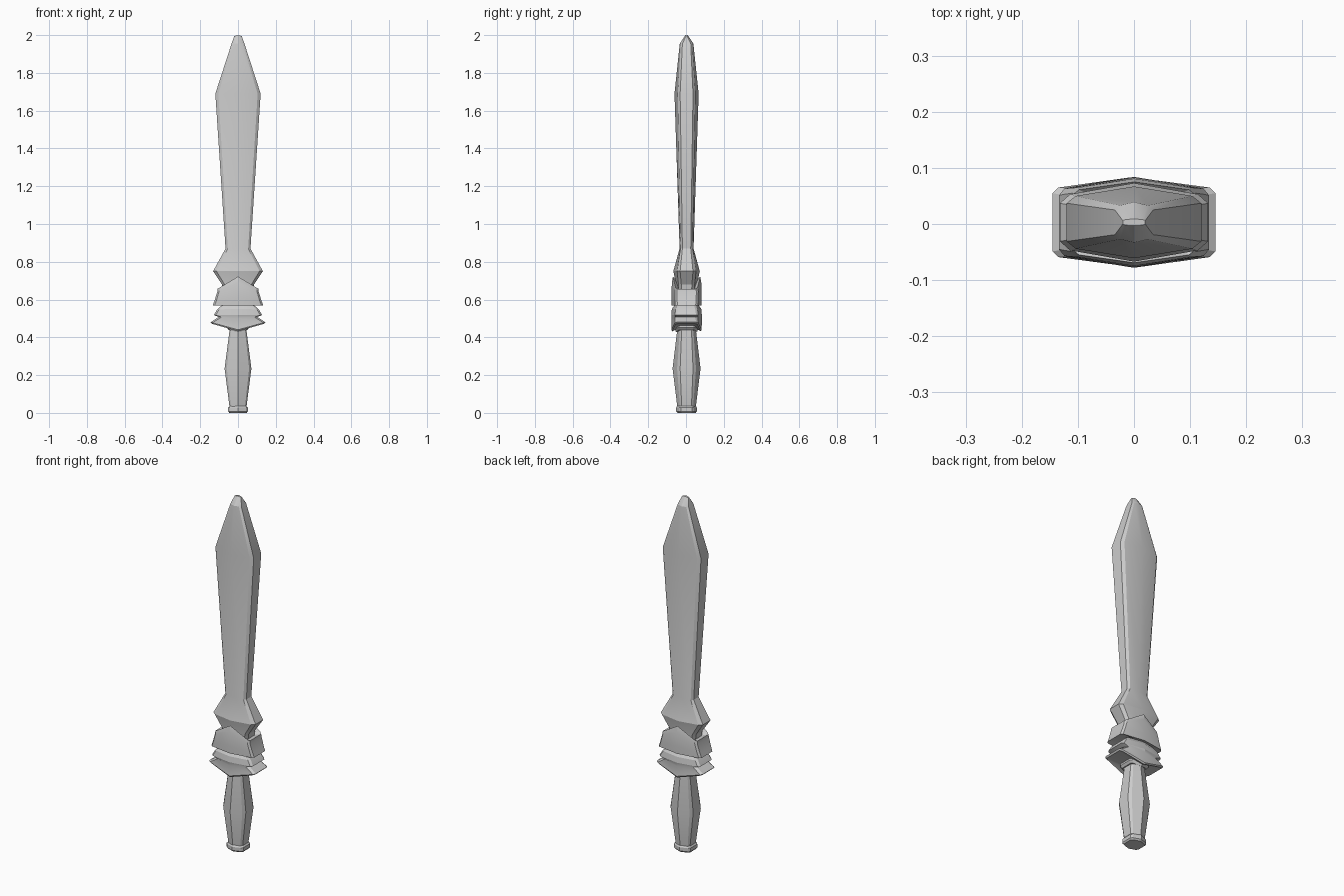
import bpy, bmesh, math

Y0 = 0.003  # slight shift of the whole section toward the back


def section(w, ridge, side, edge, bevel, zc, zs):
    """Ten-sided section: centre ridges front/back, bevelled flat edges at the sides."""
    k = w - bevel
    zb = zs + (zc - zs) * bevel / w
    quarter = [(0, ridge, zc), (k, side, zb), (w, edge, zs)]
    back = [(-x, y, z) for x, y, z in reversed(quarter[1:])] + quarter
    front = [(-x, -y, z) for x, y, z in back]
    return [(x, y + Y0, z) for x, y, z in back + front]


def loft(name, rings):
    """Skin a stack of sections, bottom to top, and cap both ends."""
    bm = bmesh.new()
    loops = [[bm.verts.new(p) for p in section(*r)] for r in rings]
    for a, b in zip(loops, loops[1:]):
        n = len(a)
        for i in range(n):
            bm.faces.new((a[i], a[(i + 1) % n], b[(i + 1) % n], b[i]))
    bm.faces.new(loops[0])
    bm.faces.new(loops[-1])
    bmesh.ops.recalc_face_normals(bm, faces=bm.faces)
    mesh = bpy.data.meshes.new(name)
    bm.to_mesh(mesh)
    bm.free()
    ob = bpy.data.objects.new(name, mesh)
    bpy.context.collection.objects.link(ob)
    bpy.context.view_layer.objects.active = ob
    for o in bpy.context.selected_objects:
        o.select_set(False)
    ob.select_set(True)
    bpy.ops.object.shade_smooth_by_angle(angle=math.radians(22))
    return ob


# ring fields: half width, ridge depth, side depth, edge depth, bevel, centre z, side z
# Blade with flared base and chiselled tip
loft("blade", [
    (0.075, 0.050, 0.040, 0.025, 0.012, 0.60, 0.60),
    (0.085, 0.055, 0.043, 0.028, 0.014, 0.68, 0.68),
    (0.132, 0.070, 0.050, 0.034, 0.018, 0.75, 0.75),
    (0.066, 0.037, 0.032, 0.022, 0.012, 0.87, 0.87),
    (0.120, 0.064, 0.047, 0.034, 0.016, 1.69, 1.69),
    (0.034, 0.036, 0.030, 0.022, 0.009, 1.955, 1.955),
    (0.020, 0.006, 0.005, 0.003, 0.005, 2.00, 1.995),
])

# Upper guard band: peaked top rim, flared lower edge
loft("upper_guard_band", [
    (0.090, 0.055, 0.045, 0.035, 0.012, 0.568, 0.580),
    (0.134, 0.079, 0.060, 0.048, 0.010, 0.568, 0.568),
    (0.124, 0.080, 0.061, 0.050, 0.010, 0.610, 0.595),
    (0.110, 0.078, 0.062, 0.052, 0.010, 0.690, 0.640),
    (0.108, 0.072, 0.058, 0.050, 0.010, 0.722, 0.657),
    (0.075, 0.054, 0.042, 0.030, 0.010, 0.700, 0.650),
])

# Lower guard band: two stacked wings on each side over a pointed bottom
loft("lower_guard_band", [
    (0.050, 0.050, 0.040, 0.034, 0.008, 0.445, 0.460),
    (0.138, 0.076, 0.058, 0.048, 0.010, 0.432, 0.472),
    (0.145, 0.080, 0.062, 0.052, 0.010, 0.440, 0.480),
    (0.102, 0.081, 0.060, 0.044, 0.014, 0.500, 0.508),
    (0.128, 0.081, 0.062, 0.050, 0.010, 0.518, 0.518),
    (0.110, 0.078, 0.058, 0.046, 0.010, 0.550, 0.548),
    (0.085, 0.062, 0.050, 0.040, 0.010, 0.572, 0.570),
])

# Grip, thickest at its middle
loft("grip", [
    (0.043, 0.050, 0.034, 0.024, 0.008, 0.02, 0.02),
    (0.046, 0.050, 0.036, 0.026, 0.008, 0.04, 0.04),
    (0.071, 0.074, 0.050, 0.034, 0.012, 0.235, 0.235),
    (0.045, 0.050, 0.036, 0.026, 0.008, 0.435, 0.435),
    (0.045, 0.050, 0.036, 0.026, 0.008, 0.48, 0.48),
])

# Collar under the guard
loft("collar", [
    (0.050, 0.056, 0.042, 0.032, 0.008, 0.428, 0.440),
    (0.060, 0.060, 0.048, 0.036, 0.008, 0.440, 0.452),
    (0.060, 0.060, 0.048, 0.036, 0.008, 0.470, 0.480),
])

# Pommel cap
loft("pommel", [
    (0.046, 0.048, 0.034, 0.024, 0.008, 0.00, 0.00),
    (0.052, 0.055, 0.040, 0.030, 0.009, 0.008, 0.008),
    (0.052, 0.055, 0.040, 0.030, 0.009, 0.028, 0.028),
    (0.044, 0.049, 0.034, 0.025, 0.008, 0.038, 0.038),
])
